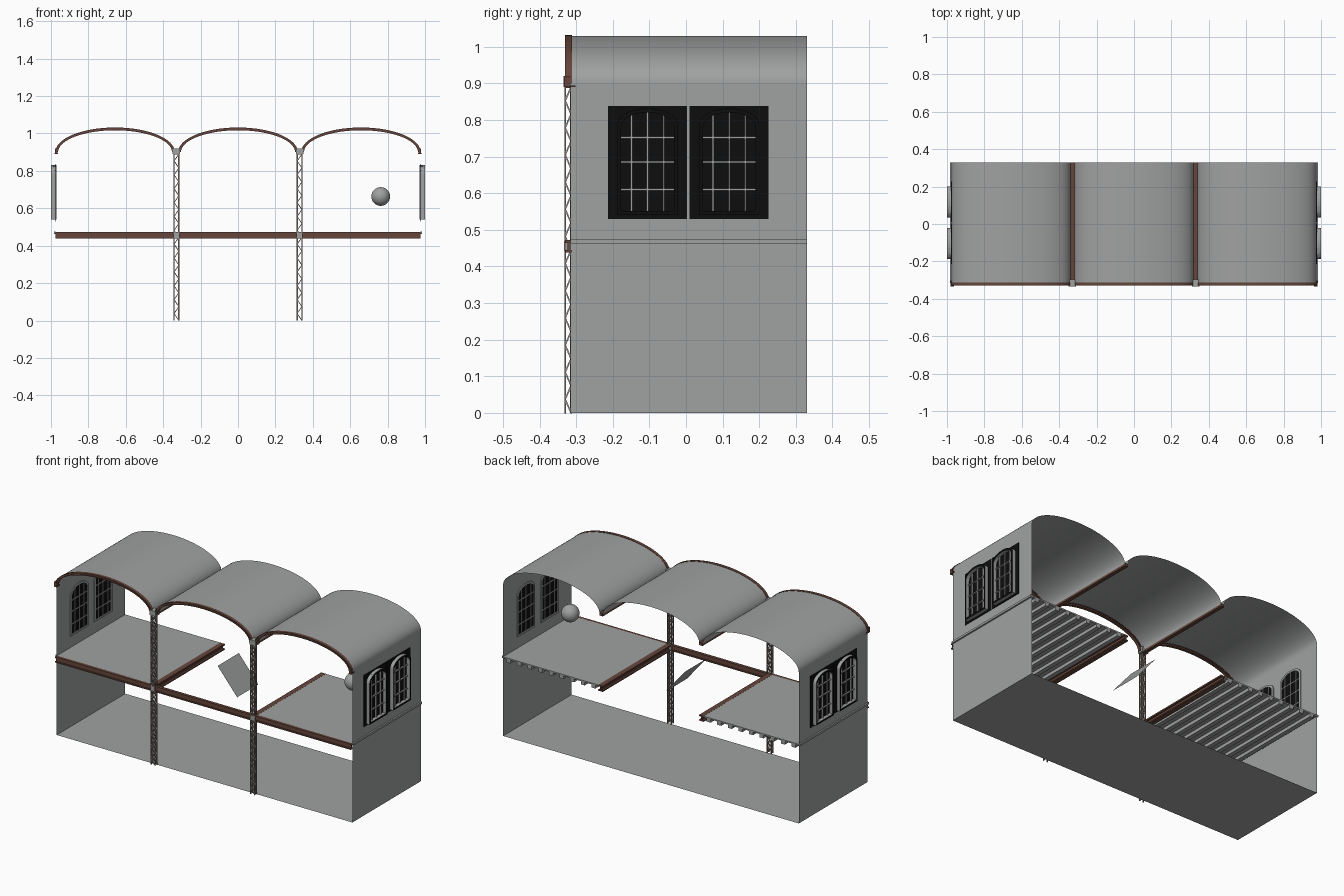
import bpy, bmesh, math
from mathutils import Vector, Matrix

if "Cube" in bpy.data.objects:
    bpy.data.objects.remove(bpy.data.objects["Cube"])


def material(name, rgb):
    m = bpy.data.materials.new(name)
    m.diffuse_color = (*rgb, 1)
    m.use_nodes = True
    m.node_tree.nodes["Principled BSDF"].inputs["Base Color"].default_value = m.diffuse_color
    return m


GRAY = material("plaster gray", (0.35, 0.36, 0.355))
BROWN = material("rust brown", (0.13, 0.06, 0.043))
STEEL = material("worn steel", (0.23, 0.17, 0.14))
BLACK = material("window black", (0.004, 0.004, 0.004))

Y0, YW, Y1 = -0.33, -0.315, 0.33      # front face, wall front edge, back edge
WALL, SPRING, RISE, FLOOR = 0.975, 0.90, 0.13, 0.472
BAYS = [(-0.975, -0.34), (-0.318, 0.318), (0.34, 0.975)]


def finish(name, bm, mats, smooth=False):
    bmesh.ops.recalc_face_normals(bm, faces=bm.faces)
    me = bpy.data.meshes.new(name)
    bm.to_mesh(me)
    bm.free()
    ob = bpy.data.objects.new(name, me)
    bpy.context.collection.objects.link(ob)
    for m in mats:
        me.materials.append(m)
    if smooth:
        bpy.context.view_layer.objects.active = ob
        ob.select_set(True)
        bpy.ops.object.shade_smooth_by_angle(angle=math.radians(35))
        ob.select_set(False)
    return ob


def add_box(bm, x, y, z):
    lo, hi = Vector((x[0], y[0], z[0])), Vector((x[1], y[1], z[1]))
    mat = Matrix.Translation((lo + hi) / 2) @ Matrix.Diagonal((*(hi - lo), 1))
    bmesh.ops.create_cube(bm, size=1, matrix=mat)


def boxes(name, mat, items):
    bm = bmesh.new()
    for b in items:
        add_box(bm, *b)
    return finish(name, bm, [mat])


def strut(bm, a, b, t):
    a, b = Vector(a), Vector(b)
    rot = (b - a).to_track_quat('Z', 'Y').to_matrix().to_4x4()
    mat = Matrix.Translation((a + b) / 2) @ rot @ Matrix.Diagonal((t, t, (b - a).length, 1))
    bmesh.ops.create_cube(bm, size=1, matrix=mat)


def sheet(name, mat, pts):
    bm = bmesh.new()
    bm.faces.new([bm.verts.new(p) for p in pts])
    return finish(name, bm, [mat])


def span(c, w):
    return (c - w / 2, c + w / 2)


def arch(x0, x1, inset, n=40):
    # half-ellipse vault curve in the xz plane
    c, a, r = (x0 + x1) / 2, (x1 - x0) / 2 - inset, RISE - inset
    return [(c - a * math.cos(math.pi * i / n), SPRING + r * math.sin(math.pi * i / n))
            for i in range(n + 1)]


def add_band(bm, outer, inner, place, d0, d1):
    # solid strip between two matching curves, between two depths
    rows = [[bm.verts.new(place(o, d0)), bm.verts.new(place(o, d1)),
             bm.verts.new(place(i, d1)), bm.verts.new(place(i, d0))]
            for o, i in zip(outer, inner)]
    for r, s in zip(rows, rows[1:]):
        for k in range(4):
            bm.faces.new((r[k], r[(k + 1) % 4], s[(k + 1) % 4], s[k]))
    bm.faces.new(rows[0])
    bm.faces.new(rows[-1])


# ground slab
sheet("ground_floor", GRAY, [(-WALL, YW, 0), (WALL, YW, 0), (WALL, Y1, 0), (-WALL, Y1, 0)])

# vaulted roof sheets and I-section front arches
for (x0, x1), tag in zip(BAYS, ("left", "middle", "right")):
    bm = bmesh.new()
    pts = arch(x0, x1, 0)
    va = [bm.verts.new((x, YW, z)) for x, z in pts]
    vb = [bm.verts.new((x, Y1, z)) for x, z in pts]
    for i in range(len(pts) - 1):
        bm.faces.new((va[i], va[i + 1], vb[i + 1], vb[i]))
    finish(tag + "_vault", bm, [GRAY], True)

    bm = bmesh.new()
    place = lambda p, y: (p[0], y, p[1])
    for d0, d1, ya, yb in ((-0.002, 0.002, Y0, -0.312), (0.009, 0.013, Y0, -0.312),
                           (0.002, 0.009, -0.325, -0.317)):
        add_band(bm, arch(x0, x1, d0), arch(x0, x1, d1), place, ya, yb)
    finish(tag + "_front_arch", bm, [BROWN], True)

# front floor beam with flanges
boxes("front_floor_beam", BROWN, [
    ((-WALL, WALL), (Y0, -0.312), (0.464, 0.472)),
    ((-WALL, WALL), (Y0, -0.312), (0.438, 0.445)),
    ((-WALL, WALL), (-0.324, -0.318), (0.445, 0.464))])


def window_outline(cy, hw, z0, z1, rise, n=12):
    # closed-at-the-sill outline with a low arched head, in the yz plane
    head = [(cy - hw * math.cos(math.pi * i / n), z1 - rise + rise * math.sin(math.pi * i / n))
            for i in range(n + 1)]
    return [(cy, z0), (cy - hw, z0)] + head + [(cy + hw, z0), (cy, z0)]


for s, side in ((-1, "left"), (1, "right")):
    # end wall, string course and eave bracket
    sheet(side + "_wall", GRAY, [(s * WALL, YW, 0), (s * WALL, Y1, 0),
                                 (s * WALL, Y1, SPRING), (s * WALL, YW, SPRING)])
    boxes(side + "_wall_moulding", GRAY, [(sorted((s * WALL, s * 0.984)), (YW, Y1), (0.463, 0.475))])
    boxes(side + "_eave_bracket", BROWN, [
        (span(s * 0.972, 0.014), (-0.333, -0.318), (0.892, 0.92)),
        (span(s * 0.972, 0.018), (-0.333, -0.302), (0.89, 0.895))])

    # windows: black plates, arched casings, glazing bars
    for cy, tag in ((-0.105, "front"), (0.118, "back")):
        name = side + "_" + tag + "_window_"
        boxes(name + "plate", BLACK, [(sorted((s * 0.976, s * 0.979)), span(cy, 0.216), (0.53, 0.838))])
        outer = window_outline(cy, 0.083, 0.54, 0.832, 0.045)
        sheet(name + "inner_pane", BLACK, [(s * 0.9735, y, z) for y, z in outer[1:-1]])
        bm = bmesh.new()
        inner = window_outline(cy, 0.072, 0.551, 0.821, 0.04)
        add_band(bm, outer, inner, lambda p, x: (x, p[0], p[1]), s * 0.97, s * 1.0)
        bmesh.ops.recalc_face_normals(bm, faces=bm.faces)
        for f in bm.faces:               # faces along the wall are black, reveals gray
            f.material_index = 1 if f.normal.x * s > 0.9 else 0
        finish(name + "casing", bm, [GRAY, BLACK])
        bx = sorted((s * 0.970, s * 0.988))
        bars = [(bx, span(cy + d, 0.005), (0.545, 0.825)) for d in (-0.044, 0, 0.044)]
        bars += [(bx, span(cy, 0.165), span(z, 0.005)) for z in (0.61, 0.685, 0.752)]
        boxes(name + "bars", GRAY, bars)

    # mezzanine floor, joists and edge I-beam
    xa, xb = sorted((s * WALL, s * 0.345))
    boxes(side + "_mezzanine", GRAY, [((xa, xb), (YW, Y1), (0.464, FLOOR))])
    boxes(side + "_joists", GRAY, [
        (span(xa + (i + 0.5) * (xb - xa) / 9, 0.026), (YW, Y1), (0.445, 0.464)) for i in range(9)])
    ex = s * 0.333
    boxes(side + "_edge_beam", BROWN, [
        (span(ex, 0.03), (YW, Y1), (0.464, 0.4725)),
        (span(ex, 0.03), (YW, Y1), (0.438, 0.445)),
        (span(ex, 0.008), (YW, Y1), (0.445, 0.464))])

    # roof valley beam
    cx = s * 0.329
    boxes(side + "_valley_beam", BROWN, [(span(cx, 0.022), (Y0, Y1), (0.888, 0.905))])

    # lattice column: four chords with zigzag bracing
    ya, yb, h, n = -0.330, -0.314, 0.0125, 24
    bm = bmesh.new()
    for dx in (-h, h):
        for y in (ya, yb):
            add_box(bm, span(cx + dx, 0.006), span(y, 0.005), (0, 0.89))
    finish(side + "_column_chords", bm, [STEEL])
    bm = bmesh.new()
    step = 0.89 / n
    for i in range(n):
        z0, z1, k = i * step, (i + 1) * step, 1 if i % 2 else -1
        for y in (ya, yb):
            strut(bm, (cx - k * h, y, z0), (cx + k * h, y, z1), 0.004)
        ym, yd = (ya + yb) / 2, (yb - ya) / 2
        for dx in (-h, h):
            strut(bm, (cx + dx, ym - k * yd, z0), (cx + dx, ym + k * yd, z1), 0.004)
    finish(side + "_column_bracing", bm, [GRAY])
    boxes(side + "_column_capital", GRAY, [
        (span(cx, 0.04), (-0.334, -0.298), (0.89, 0.92)),
        (span(cx, 0.026), (-0.333, -0.31), (0.442, 0.47))])

# tilted square panel in the middle bay
t, h = math.radians(50), 0.1
sheet("tilted_panel", GRAY, [(k * h * math.cos(t), y, 0.497 - k * h * math.sin(t))
                             for k, y in ((-1, -h), (1, -h), (1, h), (-1, h))])

# floating ball in the right bay
bm = bmesh.new()
bmesh.ops.create_uvsphere(bm, u_segments=32, v_segments=16, radius=0.05,
                          matrix=Matrix.Translation((0.763, 0, 0.663)))
finish("ball", bm, [GRAY], True)
